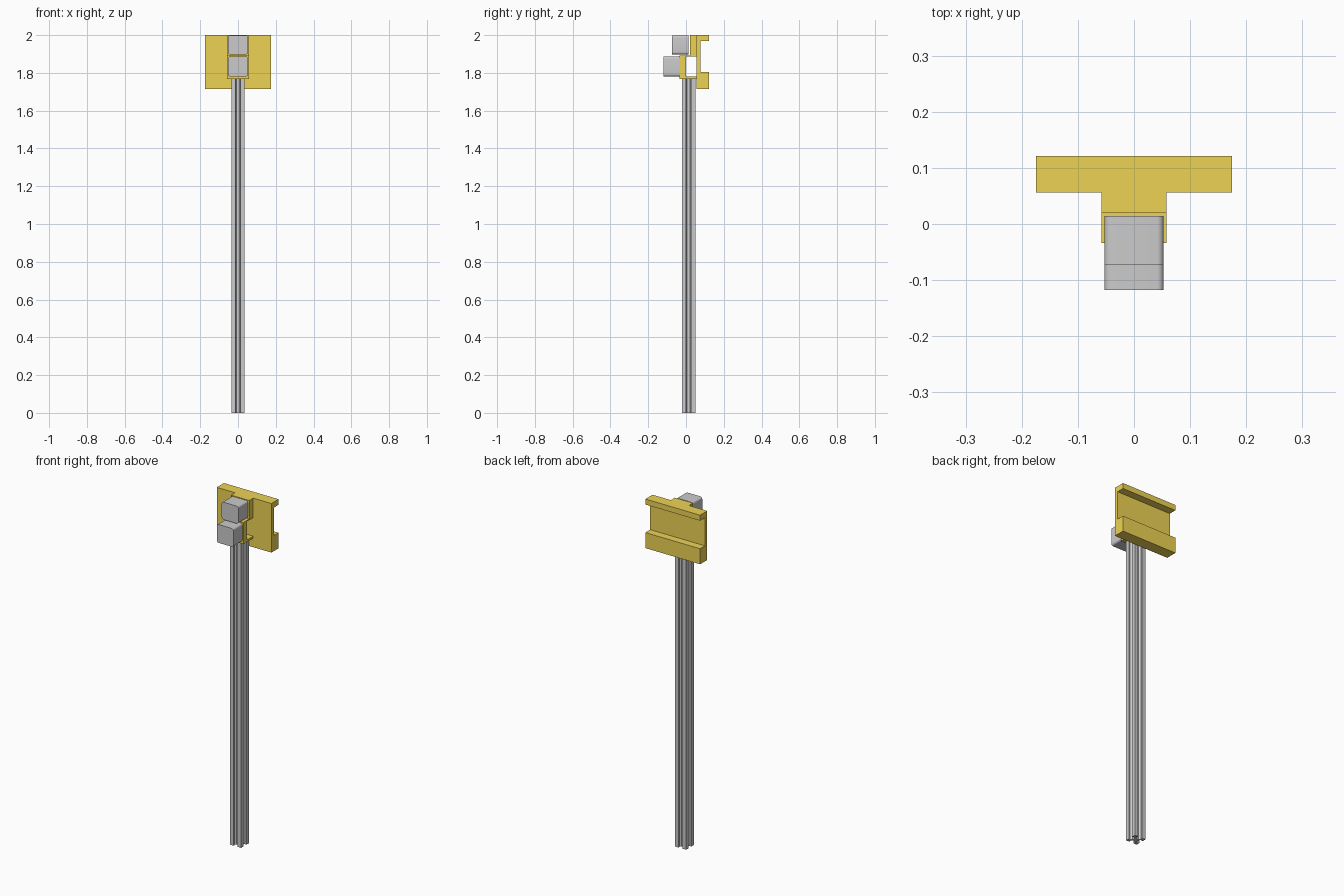
import bpy, bmesh
from math import sin, cos, pi, radians

if "Cube" in bpy.data.objects:
    bpy.data.objects.remove(bpy.data.objects["Cube"])

gold = bpy.data.materials.new("gold")
gold.diffuse_color = (0.85, 0.65, 0.09, 1)
gold.use_nodes = True
gold.node_tree.nodes["Principled BSDF"].inputs["Base Color"].default_value = gold.diffuse_color


def prism(name, pts, place, lo, hi, mat=None, smooth=False):
    """Extrude a closed 2D profile between lo and hi; place maps (u, v, w) to xyz."""
    bm = bmesh.new()
    a = [bm.verts.new(place(u, v, lo)) for u, v in pts]
    b = [bm.verts.new(place(u, v, hi)) for u, v in pts]
    bm.faces.new(a)
    bm.faces.new(b)
    n = len(pts)
    for i in range(n):
        j = (i + 1) % n
        bm.faces.new((a[i], a[j], b[j], b[i]))
    bmesh.ops.recalc_face_normals(bm, faces=bm.faces)
    me = bpy.data.meshes.new(name)
    bm.to_mesh(me)
    bm.free()
    ob = bpy.data.objects.new(name, me)
    bpy.context.collection.objects.link(ob)
    if mat:
        me.materials.append(mat)
    if smooth:
        bpy.ops.object.select_all(action='DESELECT')
        ob.select_set(True)
        bpy.context.view_layer.objects.active = ob
        bpy.ops.object.shade_smooth_by_angle(angle=radians(35))
    return ob


def along_x(u, v, w):
    return (w, u, v)


def along_y(u, v, w):
    return (u, w, v)


# Slotted post: one corner of the section turned four times
corner = [(0.014, 0.008), (0.027, 0.021), (0.027, 0.013), (0.035, 0.013),
          (0.035, 0.035), (0.013, 0.035), (0.013, 0.027), (0.021, 0.027),
          (0.008, 0.014)]
section = []
for k in range(4):
    c, s = round(cos(k * pi / 2)), round(sin(k * pi / 2))
    section += [(c * x - s * y, s * x + c * y) for x, y in corner]
prism("slotted_post", section, lambda u, v, w: (u, v + 0.014, w), 0, 1.77)

# Back rail: channel with a short upper lip and a tall lower lip
rail = [(0.056, 1.716), (0.121, 1.716), (0.121, 1.806), (0.077, 1.806),
        (0.077, 1.968), (0.121, 1.968), (0.121, 2.0), (0.056, 2.0)]
prism("back_rail", rail, along_x, -0.175, 0.175, gold)

# Stepped bracket with an open pocket
bracket = [(0.056, 2.0), (0.02, 2.0), (0.02, 1.893), (-0.034, 1.893),
           (-0.034, 1.768), (0.056, 1.768), (0.056, 1.78), (0.001, 1.78),
           (0.001, 1.887), (0.056, 1.887)]
prism("bracket", bracket, along_x, -0.058, 0.058, gold)


# Two blocks with rounded long edges
def rounded_rect(hx, z0, z1, r, seg=6):
    pts = []
    for q, (cx, cz) in enumerate([(hx - r, z1 - r), (r - hx, z1 - r),
                                  (r - hx, z0 + r), (hx - r, z0 + r)]):
        for i in range(seg + 1):
            t = (q + i / seg) * pi / 2
            pts.append((cx + r * cos(t), cz + r * sin(t)))
    return pts


for name, z0, z1, y0, y1 in [("upper_block", 1.898, 1.999, -0.073, 0.014),
                             ("lower_block", 1.781, 1.887, -0.118, -0.035)]:
    prism(name, rounded_rect(0.053, z0, z1, 0.012), along_y, y0, y1, smooth=True)
